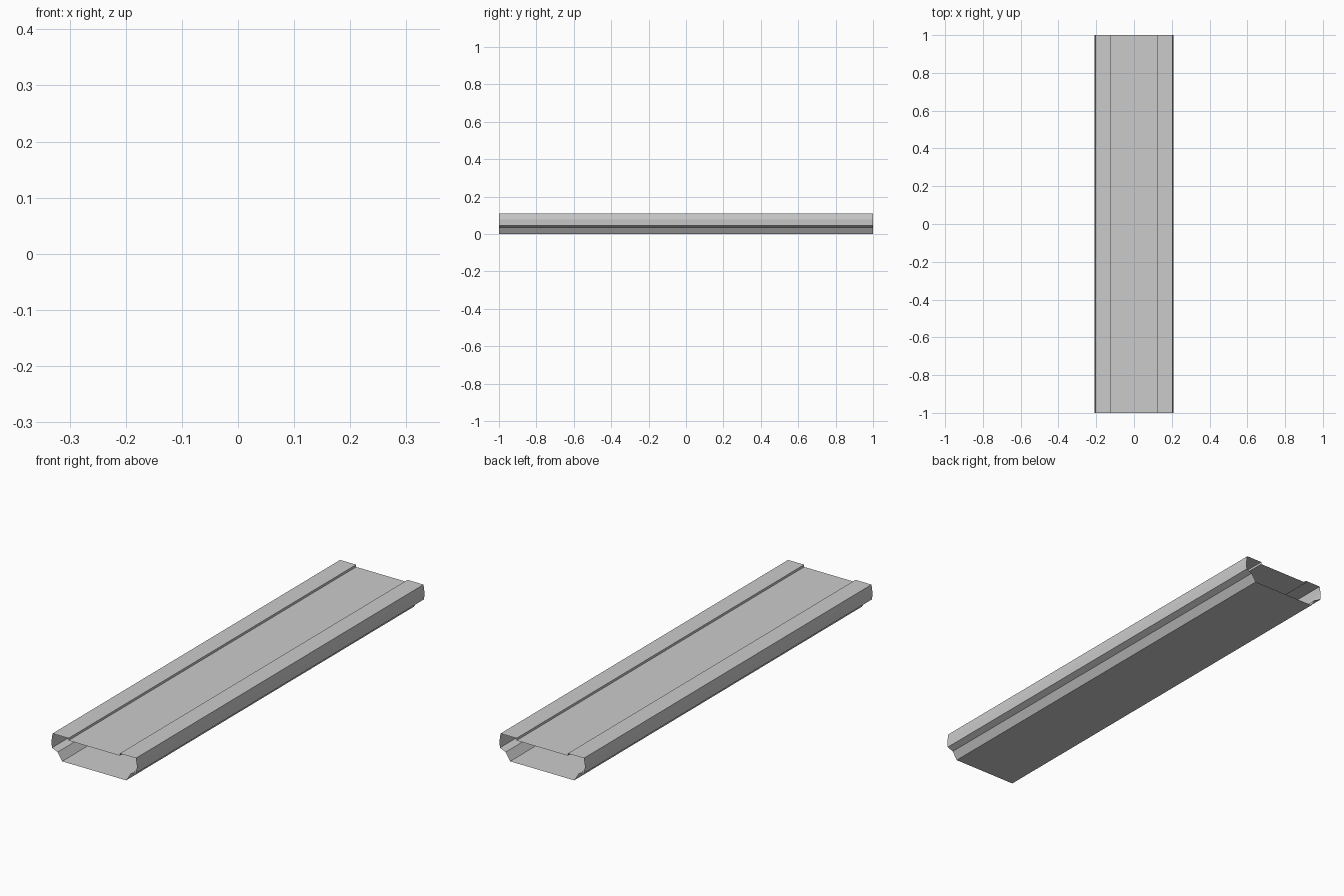
import bpy, bmesh
from mathutils import Vector

if "Cube" in bpy.data.objects:
    bpy.data.objects.remove(bpy.data.objects["Cube"])

LENGTH = 2.0

# Right half of the cross-section (x, z), from the bottom up to the recessed top panel
half = [
    (0.156, 0.0),     # bottom edge
    (0.178, 0.035),   # flared underside
    (0.206, 0.046),   # lower lip
    (0.208, 0.077),   # side bulge
    (0.203, 0.11),    # rim, outer edge
    (0.125, 0.11),    # rim, inner edge
    (0.125, 0.10),    # recessed panel edge
]
# Mirror to a closed loop
profile = half + [(-x, z) for x, z in reversed(half)]

# Hollow beam: the loop swept along y, both ends open
bm = bmesh.new()
verts = [bm.verts.new((x, -LENGTH / 2, z)) for x, z in profile]
edges = [bm.edges.new((v, verts[(i + 1) % len(verts)])) for i, v in enumerate(verts)]
swept = bmesh.ops.extrude_edge_only(bm, edges=edges)["geom"]
moved = [g for g in swept if isinstance(g, bmesh.types.BMVert)]
bmesh.ops.translate(bm, verts=moved, vec=Vector((0, LENGTH, 0)))
bmesh.ops.recalc_face_normals(bm, faces=bm.faces[:])

# Make sure the normals point outward
bm.faces.ensure_lookup_table()
bottom = min(bm.faces, key=lambda f: f.calc_center_median().z)
if bottom.normal.z > 0:
    bmesh.ops.reverse_faces(bm, faces=bm.faces[:])

mesh = bpy.data.meshes.new("hollow_beam")
bm.to_mesh(mesh)
bm.free()
beam = bpy.data.objects.new("hollow_beam", mesh)
bpy.context.collection.objects.link(beam)
